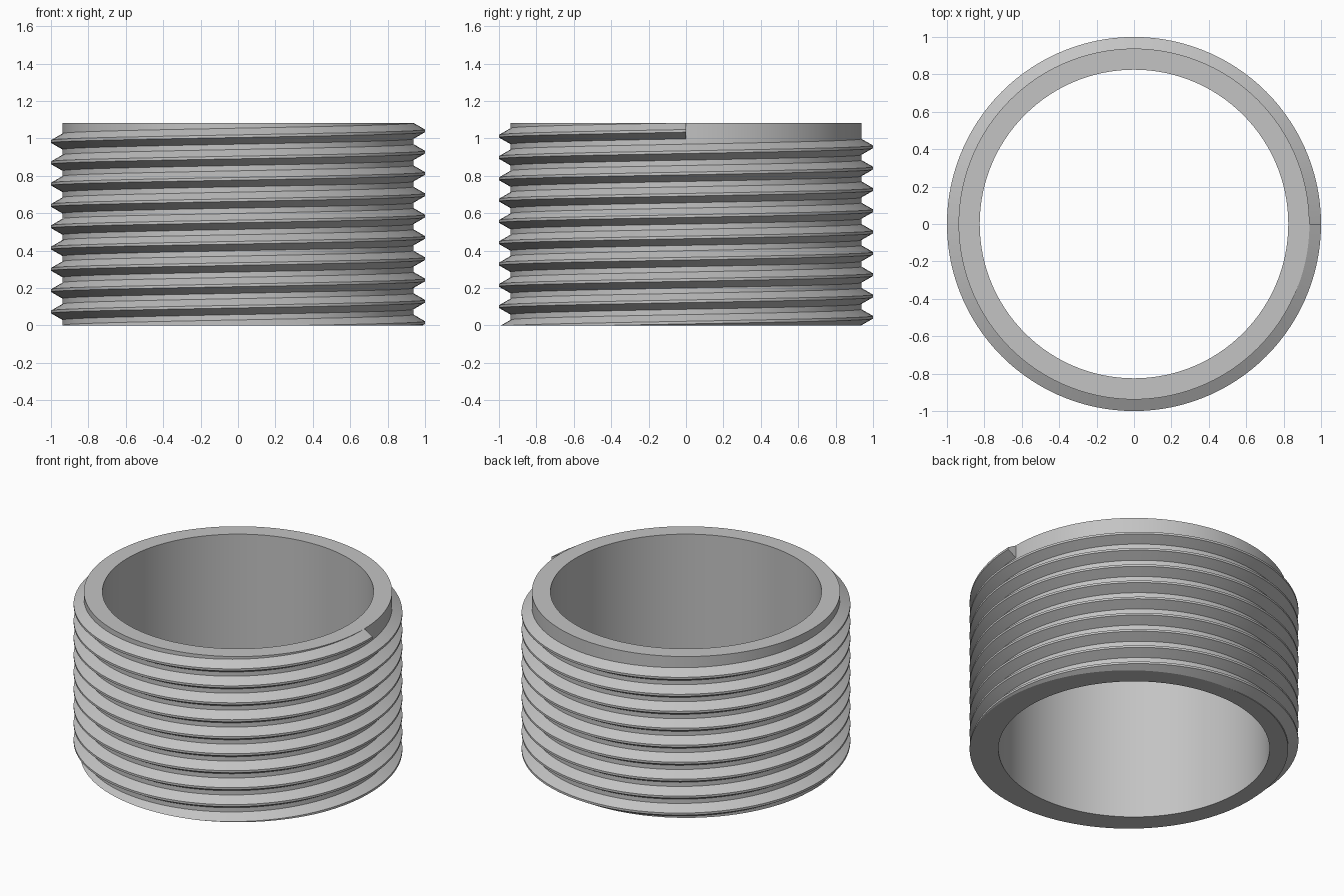
import bpy, bmesh, math

if "Cube" in bpy.data.objects:
    bpy.data.objects.remove(bpy.data.objects["Cube"])

SEG = 120            # facets per turn
PITCH = 0.1139
HEIGHT = 1.083
R_BORE, R_ROOT, R_CREST = 0.825, 0.938, 1.0
Z_END = 1.04         # crest height where the thread stops, at +x

metal = bpy.data.materials.new("grey metal")
metal.diffuse_color = (0.55, 0.55, 0.55, 1)
metal.use_nodes = True
metal.node_tree.nodes["Principled BSDF"].inputs["Base Color"].default_value = metal.diffuse_color


def finish(bm, name):
    bmesh.ops.recalc_face_normals(bm, faces=bm.faces[:])
    me = bpy.data.meshes.new(name)
    bm.to_mesh(me)
    bm.free()
    me.materials.append(metal)
    ob = bpy.data.objects.new(name, me)
    bpy.context.collection.objects.link(ob)
    bpy.ops.object.select_all(action='DESELECT')
    ob.select_set(True)
    bpy.context.view_layer.objects.active = ob
    bpy.ops.object.shade_smooth_by_angle(angle=math.radians(20))


def ring(bm, profile, angle, lift):
    c, s = math.cos(angle), math.sin(angle)
    return [bm.verts.new((r * c, r * s, z + lift)) for r, z in profile]


def bridge(bm, a, b):
    n = len(a)
    for i in range(n):
        j = (i + 1) % n
        bm.faces.new((a[i], a[j], b[j], b[i]))


# Pipe body: a rectangular section turned around z
bm = bmesh.new()
wall = [(R_BORE, 0), (R_ROOT, 0), (R_ROOT, HEIGHT), (R_BORE, HEIGHT)]
rings = [ring(bm, wall, math.tau * i / SEG, 0) for i in range(SEG)]
for i in range(SEG):
    bridge(bm, rings[i], rings[(i + 1) % SEG])
finish(bm, "pipe_body")

# Thread: a trapezoid section swept up a helix, its foot sunk into the pipe
bm = bmesh.new()
base, crest = PITCH * 3 / 8, PITCH / 16
tooth = [(0.93, -base), (R_ROOT, -base), (R_CREST, -crest),
         (R_CREST, crest), (R_ROOT, base), (0.93, base)]
steps = 10 * SEG
rings = [ring(bm, tooth, math.tau * i / SEG, Z_END - PITCH * (steps - i) / SEG)
         for i in range(steps + 1)]
for a, b in zip(rings, rings[1:]):
    bridge(bm, a, b)
bm.faces.new(rings[0])
bm.faces.new(rings[-1])

# Trim the thread flush with the bottom of the pipe and close the cut
bmesh.ops.bisect_plane(bm, geom=bm.verts[:] + bm.edges[:] + bm.faces[:],
                       plane_co=(0, 0, 0), plane_no=(0, 0, 1), clear_inner=True)
bmesh.ops.holes_fill(bm, edges=[e for e in bm.edges if e.is_boundary], sides=0)
finish(bm, "screw_thread")
